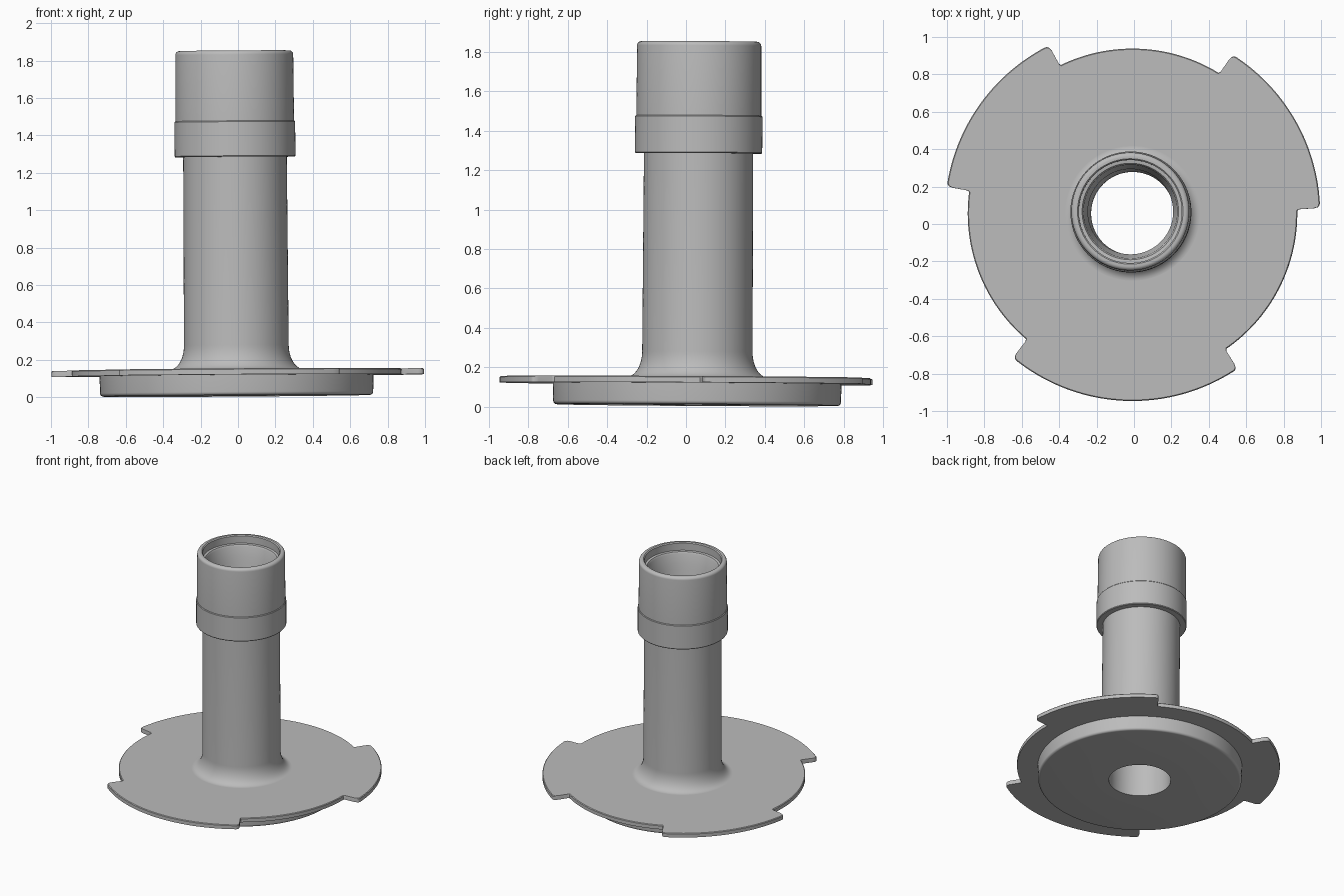
import bpy, bmesh
from math import sin, cos, pi, radians

cube = bpy.data.objects.get("Cube")
if cube:
    bpy.data.objects.remove(cube, do_unlink=True)

grey = bpy.data.materials.new("plain grey")
grey.use_nodes = True
colour = (0.5, 0.5, 0.5, 1)
grey.diffuse_color = colour
grey.node_tree.nodes["Principled BSDF"].inputs["Base Color"].default_value = colour


def skin(name, rings, closed=True):
    """Bridge rings of points listed from one to the next; all slightly tilted."""
    bm = bmesh.new()
    loops = [[bm.verts.new(p) for p in ring] for ring in rings]
    pairs = list(zip(loops, loops[1:]))
    if closed:
        pairs.append((loops[-1], loops[0]))
    n = len(loops[0])
    for a, b in pairs:
        for i in range(n):
            j = (i + 1) % n
            bm.faces.new((a[i], a[j], b[j], b[i]))
    bmesh.ops.recalc_face_normals(bm, faces=bm.faces[:])
    mesh = bpy.data.meshes.new(name)
    bm.to_mesh(mesh)
    bm.free()
    mesh.materials.append(grey)
    ob = bpy.data.objects.new(name, mesh)
    bpy.context.collection.objects.link(ob)
    ob.location = (-0.007, 0.056, 0)
    ob.rotation_euler = (-0.006, -0.007, 0)
    bpy.ops.object.select_all(action="DESELECT")
    ob.select_set(True)
    bpy.context.view_layer.objects.active = ob
    bpy.ops.object.shade_smooth_by_angle(angle=radians(32))
    return ob


def ring(polar, z):
    return [(r * cos(a), r * sin(a), z) for a, r in polar]


def lathe(name, profile, steps=128):
    turn = [2 * pi * i / steps for i in range(steps)]
    return skin(name, [ring([(a, r) for a in turn], z) for r, z in profile])


def arc(r, z, rx, rz, start, end, n=6):
    """Elliptical fillet around a centre, angles in degrees."""
    out = []
    for i in range(n + 1):
        t = radians(start + (end - start) * i / n)
        out.append((r + rx * cos(t), z + rz * sin(t)))
    return out


# Flange outline: three raised lobes with steep, slightly rounded ends
INNER, OUTER = 0.881, 1.003
lobes = [(1.5, 58), (116.3, 172), (230.2, 304.2)]
corner = [(-0.5, 0), (-0.1, 0.012), (0.1, 0.09), (0.4, 0.11), (0.9, 0.119), (1.5, 0.122)]
outline = []
for i, (start, end) in enumerate(lobes):
    following = lobes[(i + 1) % 3][0] + (360 if i == 2 else 0)
    outline += [(start + d, INNER + h) for d, h in corner]
    outline += [(start + 1.5 + (end - start - 3) * k / 40, OUTER) for k in range(1, 40)]
    outline += [(end - d, INNER + h) for d, h in reversed(corner)]
    outline += [(end + 0.5 + (following - end - 1) * k / 40, INNER) for k in range(1, 40)]
outline = [(radians(a), r) for a, r in outline]

BOTTOM, TOP, EDGE = 0.117, 0.149, 0.005
shrunk = [(a, r - EDGE) for a, r in outline]
skin("flange", [
    ring([(a, 0.33) for a, r in outline], BOTTOM),
    ring(outline, BOTTOM),
    ring(outline, TOP - EDGE),
    ring(shrunk, TOP),
    ring([(a, 0.33) for a, r in outline], TOP),
])

# Round boss under the flange, bored through
lathe("lower_boss",
      [(0.222, 0.008)] + arc(0.712, 0.026, 0.018, 0.018, -90, 0)
      + [(0.733, 0.12), (0.222, 0.12)])

# Hollow shaft with a flared foot, a sleeve and a stepped mouth
lathe("hollow_shaft",
      [(0.222, 0.12), (0.36, 0.12), (0.36, TOP)]
      + arc(0.36, TOP + 0.13, 0.08, 0.13, 270, 180, 12)
      + [(0.277, 1.3), (0.317, 1.3), (0.317, 1.47)]
      + arc(0.293, 1.831, 0.022, 0.022, 0, 90)
      + [(0.282, 1.853), (0.275, 1.846), (0.275, 1.79), (0.258, 1.787),
         (0.25, 1.775), (0.245, 1.7), (0.228, 1.66)])

# Collar band around the shaft
lathe("collar", [(0.27, 1.285), (0.319, 1.285), (0.323, 1.29),
                 (0.323, 1.472), (0.319, 1.477), (0.27, 1.477)])
